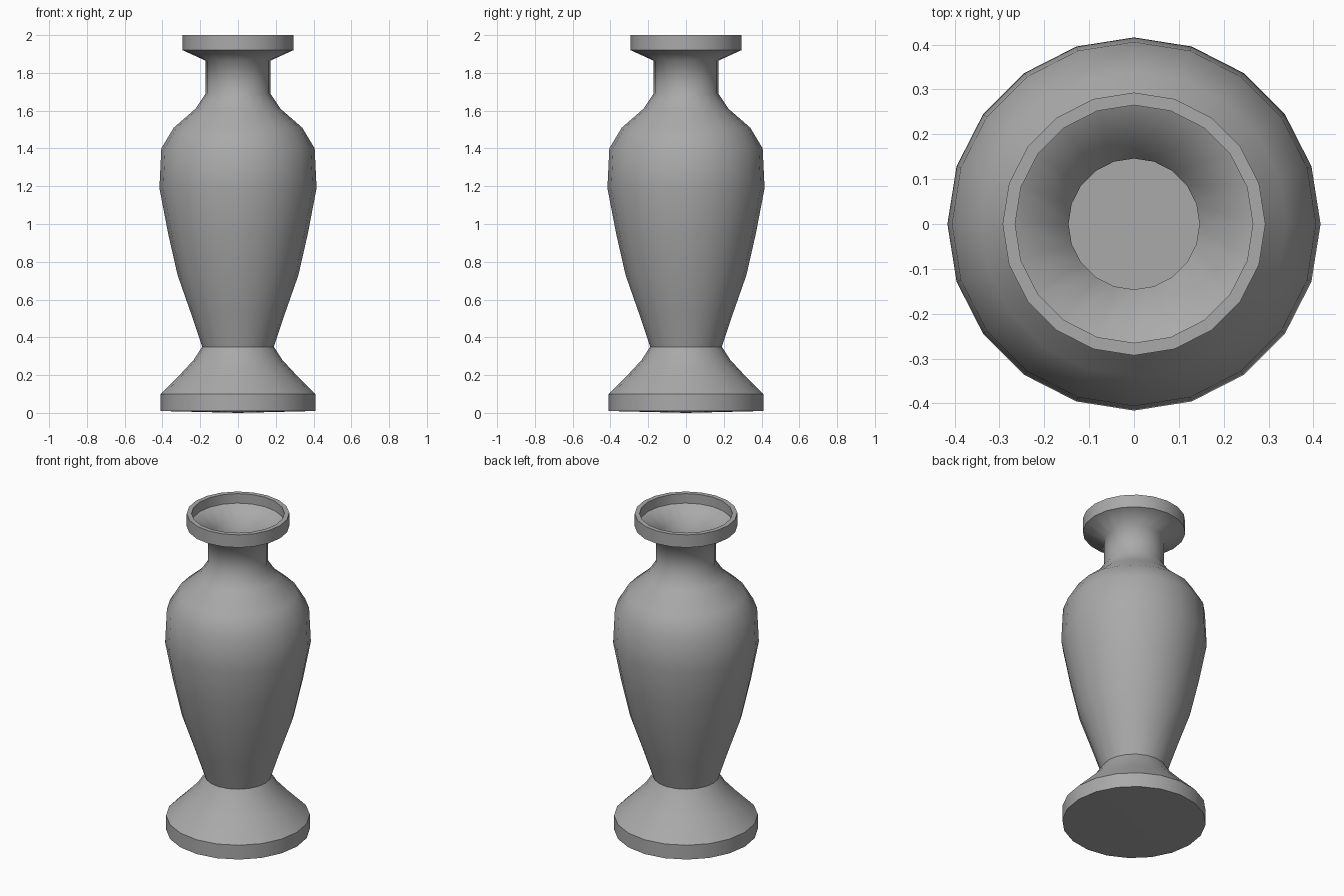
import bpy
import bmesh
from math import cos, sin, tau

cube = bpy.data.objects.get("Cube")
if cube:
    bpy.data.objects.remove(cube)

SIDES = 20

# Matte grey finish
grey = bpy.data.materials.new("stone_grey")
colour = (0.4, 0.4, 0.4, 1)
grey.use_nodes = True
grey.diffuse_color = colour
bsdf = grey.node_tree.nodes["Principled BSDF"]
bsdf.inputs["Base Color"].default_value = colour
bsdf.inputs["Roughness"].default_value = 0.8


def lathe(name, profile):
    """Turn (radius, height, crisp) points around z; crisp rings stay sharp."""
    bm = bmesh.new()
    rings = []
    for radius, height, _ in profile:
        if radius == 0:
            rings.append([bm.verts.new((0, 0, height))] * SIDES)
        else:
            rings.append([bm.verts.new((radius * cos(tau * i / SIDES),
                                        radius * sin(tau * i / SIDES), height))
                          for i in range(SIDES)])
    for low, high in zip(rings, rings[1:]):
        for i in range(SIDES):
            j = (i + 1) % SIDES
            corners = dict.fromkeys((low[i], low[j], high[j], high[i]))
            bm.faces.new(list(corners)).smooth = True
    # Keep the turned edges crisp
    for ring, (radius, _, crisp) in zip(rings, profile):
        if crisp and radius:
            for i in range(SIDES):
                bm.edges.get((ring[i], ring[(i + 1) % SIDES])).smooth = False
    bmesh.ops.recalc_face_normals(bm, faces=bm.faces)
    mesh = bpy.data.meshes.new(name)
    bm.to_mesh(mesh)
    bm.free()
    mesh.materials.append(grey)
    obj = bpy.data.objects.new(name, mesh)
    bpy.context.collection.objects.link(obj)
    return obj


# Pedestal foot, swelling body, neck and flared lip
foot = [(0, 0, False), (0.41, 0.01, True), (0.41, 0.10, True),
        (0.30, 0.21, False), (0.235, 0.28, False), (0.19, 0.35, True)]
body = [(0.25, 0.53, False), (0.32, 0.73, False), (0.37, 0.95, False),
        (0.416, 1.19, False), (0.406, 1.40, False), (0.34, 1.51, False),
        (0.225, 1.61, False), (0.172, 1.69, False)]
lip = [(0.172, 1.865, False), (0.293, 1.92, True), (0.293, 2.0, True),
       (0.265, 2.0, True), (0.265, 1.94, True)]
# Hollow inside, following the outer wall down to a flat floor
inside = [(0.146, 1.88, False), (0.146, 1.68, False), (0.2, 1.59, False),
          (0.32, 1.49, False), (0.38, 1.39, False), (0.39, 1.19, False),
          (0.29, 0.73, False), (0.16, 0.37, True), (0, 0.37, False)]

lathe("vase", foot + body + lip + inside)
